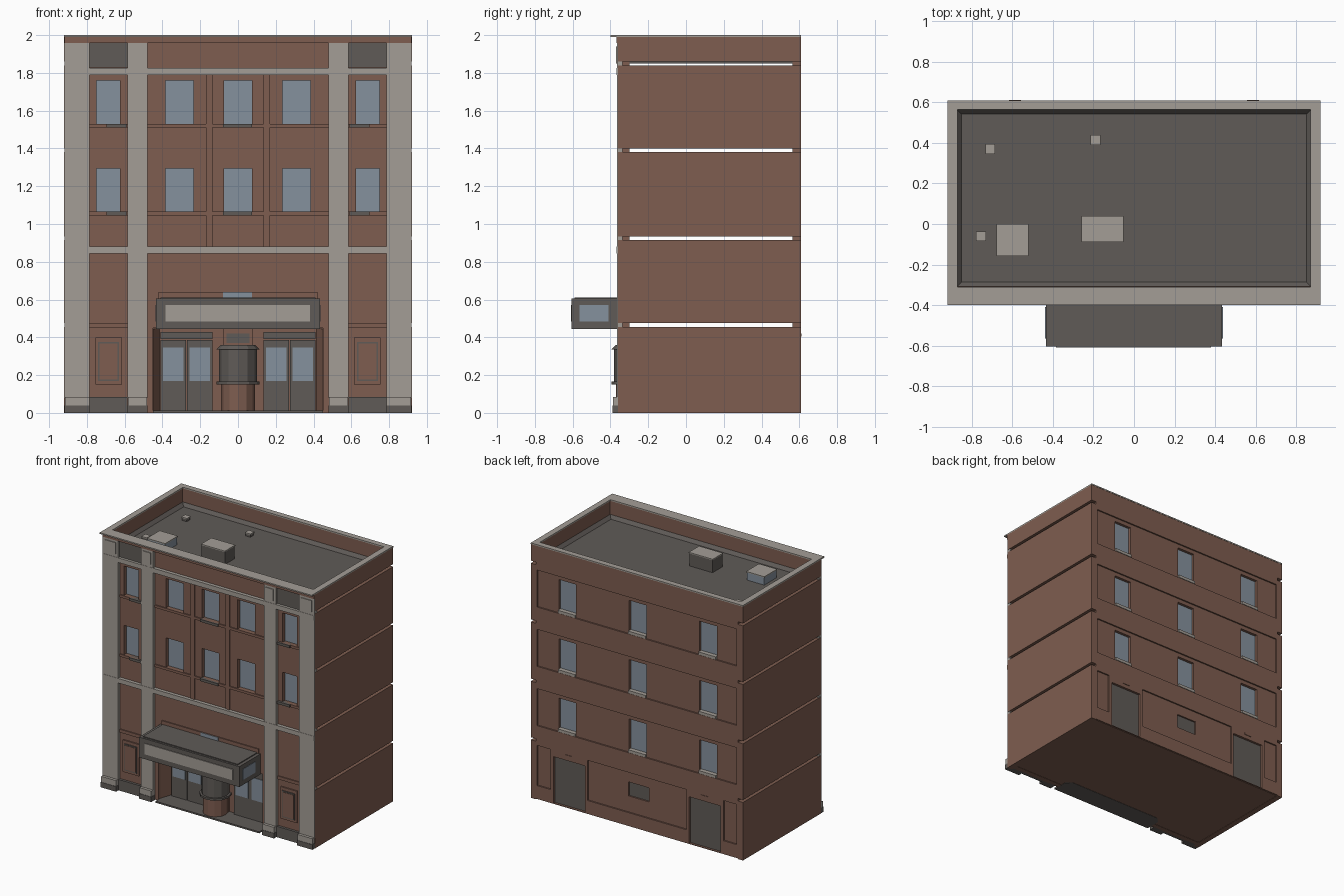
import bpy, bmesh, math

cube = bpy.data.objects.get("Cube")
if cube:
    bpy.data.objects.remove(cube, do_unlink=True)


def material(name, rgb):
    m = bpy.data.materials.new(name)
    m.use_nodes = True
    m.diffuse_color = (*rgb, 1)
    bsdf = next(n for n in m.node_tree.nodes if n.type == 'BSDF_PRINCIPLED')
    bsdf.inputs["Base Color"].default_value = (*rgb, 1)
    bsdf.inputs["Roughness"].default_value = 0.8
    return m


BRICK = material("brick", (0.21, 0.11, 0.08))
STONE = material("pale stone", (0.37, 0.34, 0.305))
METAL = material("dark grey metal", (0.115, 0.104, 0.095))
GLASS = material("blue glass", (0.235, 0.283, 0.337))


def finish(name, bm, mat):
    bmesh.ops.recalc_face_normals(bm, faces=bm.faces)
    mesh = bpy.data.meshes.new(name)
    bm.to_mesh(mesh)
    bm.free()
    mesh.materials.append(mat)
    ob = bpy.data.objects.new(name, mesh)
    bpy.context.scene.collection.objects.link(ob)
    return ob


def box(name, x, y, z, mat):
    """Box from (min, max) pairs."""
    bm = bmesh.new()
    bmesh.ops.create_cube(bm, size=1)
    for v in bm.verts:
        v.co = [lo + (hi - lo) * (c + 0.5) for c, (lo, hi) in zip(v.co, (x, y, z))]
    return finish(name, bm, mat)


def pair(name, x, y, z, mat):
    """The same box on both sides of the building."""
    box("right_" + name, (-x[1], -x[0]), y, z, mat)
    box("left_" + name, x, y, z, mat)


def wall(name, x, y, z, holes, mat):
    """Slab facing y with rectangular openings (x0, x1, z0, z1)."""
    xs = sorted({*x, *(v for h in holes for v in h[:2])})
    zs = sorted({*z, *(v for h in holes for v in h[2:])})
    bm = bmesh.new()
    for a, b in zip(xs, xs[1:]):
        for c, d in zip(zs, zs[1:]):
            cx, cz = (a + b) / 2, (c + d) / 2
            if any(h[0] < cx < h[1] and h[2] < cz < h[3] for h in holes):
                continue
            bm.faces.new([bm.verts.new(p) for p in
                          ((a, y[0], c), (b, y[0], c), (b, y[0], d), (a, y[0], d))])
    bmesh.ops.remove_doubles(bm, verts=bm.verts, dist=1e-5)
    ext = bmesh.ops.extrude_face_region(bm, geom=bm.faces[:], use_keep_orig=True)
    for v in ext["geom"]:
        if isinstance(v, bmesh.types.BMVert):
            v.co.y = y[1]
    return finish(name, bm, mat)


def prism(name, outline, z, mat):
    bm = bmesh.new()
    f = bm.faces.new([bm.verts.new((px, py, z[0])) for px, py in outline])
    ext = bmesh.ops.extrude_face_region(bm, geom=[f], use_keep_orig=True)
    for v in ext["geom"]:
        if isinstance(v, bmesh.types.BMVert):
            v.co.z = z[1]
    return finish(name, bm, mat)


# Side walls, one panel per storey with open joints
levels = [(0, 0.455), (0.475, 0.915), (0.935, 1.38), (1.40, 1.84), (1.86, 1.99)]
for i, z in enumerate(levels):
    pair(f"side_wall_{i}", (0.875, 0.92), (-0.36, 0.608), z, BRICK)
box("base_slab", (-0.915, 0.915), (-0.34, 0.60), (0.002, 0.01), BRICK)

# Front wall with windows and entrance opening
rows = [(1.53, 1.76), (1.065, 1.295)]
front = [(-0.45, 0.45, 0, 0.45)]
for z in rows:
    front += [(cx - 0.075, cx + 0.075, *z) for cx in (-0.31, 0, 0.31)]
    front += [(-0.75, -0.625, *z), (0.625, 0.75, *z)]
wall("front_wall", (-0.875, 0.875), (-0.34, -0.30), (0, 1.86), front, BRICK)
for i, (a, b, c, d) in enumerate(front[1:]):
    box(f"front_window_{i}", (a, b), (-0.31, -0.304), (c, d), GLASS)
box("front_parapet", (-0.875, 0.875), (-0.345, -0.31), (1.86, 1.99), BRICK)
box("front_cornice", (-0.919, 0.919), (-0.368, -0.32), (1.957, 1.99), BRICK)
pair("frieze_panel", (0.585, 0.785), (-0.35, -0.342), (1.828, 1.957), METAL)

# Raised brick trim on the front
for i, (zt, zb) in enumerate([(1.53, 1.51), (1.065, 1.045)]):
    box(f"string_course_{i}", (-0.48, 0.48), (-0.348, -0.335), (zb, zt), BRICK)
    pair(f"outer_string_course_{i}", (0.585, 0.785), (-0.348, -0.335), (zb, zt), BRICK)
    box(f"centre_sill_{i}", (-0.08, 0.075), (-0.358, -0.32), (zb, zt), METAL)
    pair(f"outer_sill_{i}", (0.59, 0.697), (-0.358, -0.32), (zb, zt), METAL)
for i, z in enumerate([(0.88, 1.51), (1.53, 1.79)]):
    pair(f"mullion_strip_{i}", (0.135, 0.17), (-0.348, -0.335), z, BRICK)
pair("ground_string_course", (0.585, 0.785), (-0.348, -0.335), (0.45, 0.475), BRICK)

# Stone pilasters, caps, bands and plinths
for name, x in (("outer", (0.785, 0.918)), ("inner", (0.48, 0.585))):
    pair(name + "_pilaster", x, (-0.365, -0.335), (0.08, 1.957), STONE)
    pair(name + "_cap", (x[0] + 0.02, x[1] - 0.02), (-0.371, -0.36), (1.85, 1.94), STONE)
    pair(name + "_plinth", x, (-0.39, -0.335), (0, 0.04), METAL)
    pair(name + "_plinth_top", (x[0] + 0.002, x[1] - 0.002), (-0.387, -0.335), (0.04, 0.085), STONE)
pair("bay_plinth", (0.585, 0.785), (-0.36, -0.335), (0, 0.085), METAL)
for i, z in enumerate([(0.845, 0.88), (1.79, 1.826)]):
    box(f"stone_band_{i}", (-0.918, 0.918), (-0.367, -0.335), z, STONE)

# Poster cases beside the entrance
pair("poster_case", (0.615, 0.755), (-0.35, -0.335), (0.15, 0.40), BRICK)
pair("poster_frame", (0.63, 0.74), (-0.355, -0.345), (0.168, 0.376), METAL)
pair("poster_panel", (0.637, 0.733), (-0.359, -0.35), (0.177, 0.367), BRICK)

# Recessed entrance
prism("entrance_floor", [(-0.45, -0.38), (0.45, -0.38), (0.45, -0.26),
                         (0.41, -0.22), (-0.41, -0.22), (-0.45, -0.26)], (0, 0.012), METAL)
box("entrance_back", (-0.45, 0.45), (-0.22, -0.20), (0.005, 0.455), BRICK)
box("entrance_ceiling", (-0.45, 0.45), (-0.32, -0.20), (0.445, 0.455), BRICK)
for s, side in ((-1, "right"), (1, "left")):
    prism(side + "_entrance_side", [(s * 0.45, -0.32), (s * 0.415, -0.22), (s * 0.45, -0.22)],
          (0.005, 0.445), BRICK)
pair("door_transom", (0.135, 0.41), (-0.245, -0.215), (0.39, 0.427), METAL)
for i, x in enumerate([(0.135, 0.271), (0.274, 0.41)]):
    pair(f"door_{i}", x, (-0.24, -0.215), (0.012, 0.386), METAL)
    pair(f"door_glass_{i}", (x[0] + 0.014, x[1] - 0.014), (-0.245, -0.238), (0.17, 0.345), GLASS)
box("entrance_pier", (-0.08, 0.08), (-0.235, -0.215), (0.01, 0.45), BRICK)
box("pier_sign", (-0.06, 0.06), (-0.24, -0.23), (0.37, 0.42), METAL)


# Ticket booth
def booth(name, r, z, mat, top=1.0):
    bm = bmesh.new()
    bmesh.ops.create_cone(bm, cap_ends=True, segments=12, radius1=r, radius2=r * top,
                          depth=z[1] - z[0])
    bmesh.ops.translate(bm, verts=bm.verts, vec=(0, -0.28, sum(z) / 2))
    finish(name, bm, mat)


booth("booth_base", 0.09, (0.01, 0.15), BRICK)
booth("booth_counter", 0.115, (0.15, 0.165), METAL)
booth("booth_window", 0.1, (0.165, 0.335), METAL)
booth("booth_roof", 0.115, (0.335, 0.36), METAL, 0.8)

# Marquee
box("marquee", (-0.435, 0.435), (-0.605, -0.335), (0.445, 0.605), METAL)
box("marquee_top", (-0.41, 0.41), (-0.59, -0.335), (0.60, 0.612), METAL)
box("marquee_sign", (-0.385, 0.38), (-0.61, -0.603), (0.485, 0.57), STONE)
pair("marquee_side_glass", (0.43, 0.438), (-0.565, -0.41), (0.485, 0.57), GLASS)
box("marquee_hood", (-0.42, 0.42), (-0.348, -0.335), (0.60, 0.64), BRICK)
box("hood_window", (-0.08, 0.075), (-0.352, -0.34), (0.60, 0.64), GLASS)

# Back wall: outer layer with recessed panels, inner layer with windows
back_rows = [1.53, 1.065, 0.60]
panels = [(-0.865, 0.865, b - 0.02, b + 0.27) for b in back_rows]
panels += [(-0.43, 0.43, 0.11, 0.425)]
doors = [(-0.725, -0.45, 0.01, 0.375), (0.45, 0.725, 0.01, 0.375)]
panels += [(-0.865, -0.75, 0.11, 0.425), (0.75, 0.865, 0.11, 0.425)] + doors
openings = [(c - 0.075, c + 0.075, b, b + 0.24) for b in back_rows for c in (-0.61, 0, 0.61)]
vent = (-0.095, 0.08, 0.235, 0.345)
wall("back_wall_frame", (-0.875, 0.875), (0.608, 0.597), (0.005, 1.99), panels, BRICK)
wall("back_wall", (-0.875, 0.875), (0.597, 0.565), (0.005, 1.99), openings + doors + [vent], BRICK)
for i, (a, b, c, d) in enumerate(openings):
    box(f"back_window_{i}", (a, b), (0.57, 0.576), (c, d), GLASS)
    box(f"back_sill_{i}", (a, b), (0.576, 0.61), (c - 0.018, c + 0.004), STONE)
for i, (a, b, c, d) in enumerate(doors):
    box(f"back_door_{i}", (a, b), (0.57, 0.59), (c, d), METAL)
    box(f"back_lamp_{i}", ((a + b) / 2 - 0.03, (a + b) / 2 + 0.03), (0.60, 0.612), (0.405, 0.42), BRICK)
box("back_vent", vent[:2], (0.57, 0.585), vent[2:], METAL)

# Roof deck with sloped edge strip
box("roof_deck", (-0.875, 0.875), (-0.31, 0.565), (1.85, 1.86), METAL)
bm = bmesh.new()
rings = []
for inset, z in ((0, 1.885), (0.022, 1.86)):
    x, y0, y1 = 0.874 - inset, -0.309 + inset, 0.564 - inset
    rings.append([bm.verts.new((*p, z)) for p in ((-x, y0), (x, y0), (x, y1), (-x, y1))])
for i in range(4):
    j = (i + 1) % 4
    bm.faces.new((rings[0][i], rings[0][j], rings[1][j], rings[1][i]))
finish("roof_edge_strip", bm, METAL)

# Coping ring
pair("side_coping", (0.872, 0.92), (-0.40, 0.61), (1.99, 2.0), STONE)
box("front_coping", (-0.872, 0.872), (-0.40, -0.31), (1.99, 2.0), STONE)
box("back_coping", (-0.872, 0.872), (0.565, 0.61), (1.99, 2.0), STONE)

# Roof equipment
for name, cx, cy, w, d, h, mat in (("skylight", -0.6, -0.08, 0.15, 0.15, 0.06, GLASS),
                                   ("roof_unit", -0.155, -0.025, 0.2, 0.12, 0.1, METAL),
                                   ("vent_a", -0.71, 0.37, 0.04, 0.04, 0.02, METAL),
                                   ("vent_b", -0.19, 0.415, 0.04, 0.04, 0.02, METAL),
                                   ("vent_c", -0.755, -0.06, 0.04, 0.04, 0.02, METAL)):
    for part, g, z, m in (("body", 0, (1.855, 1.86 + h), mat), ("lid", 0.004, (1.86 + h, 1.868 + h), STONE)):
        box(f"{name}_{part}", (cx - w / 2 - g, cx + w / 2 + g), (cy - d / 2 - g, cy + d / 2 + g), z, m)
